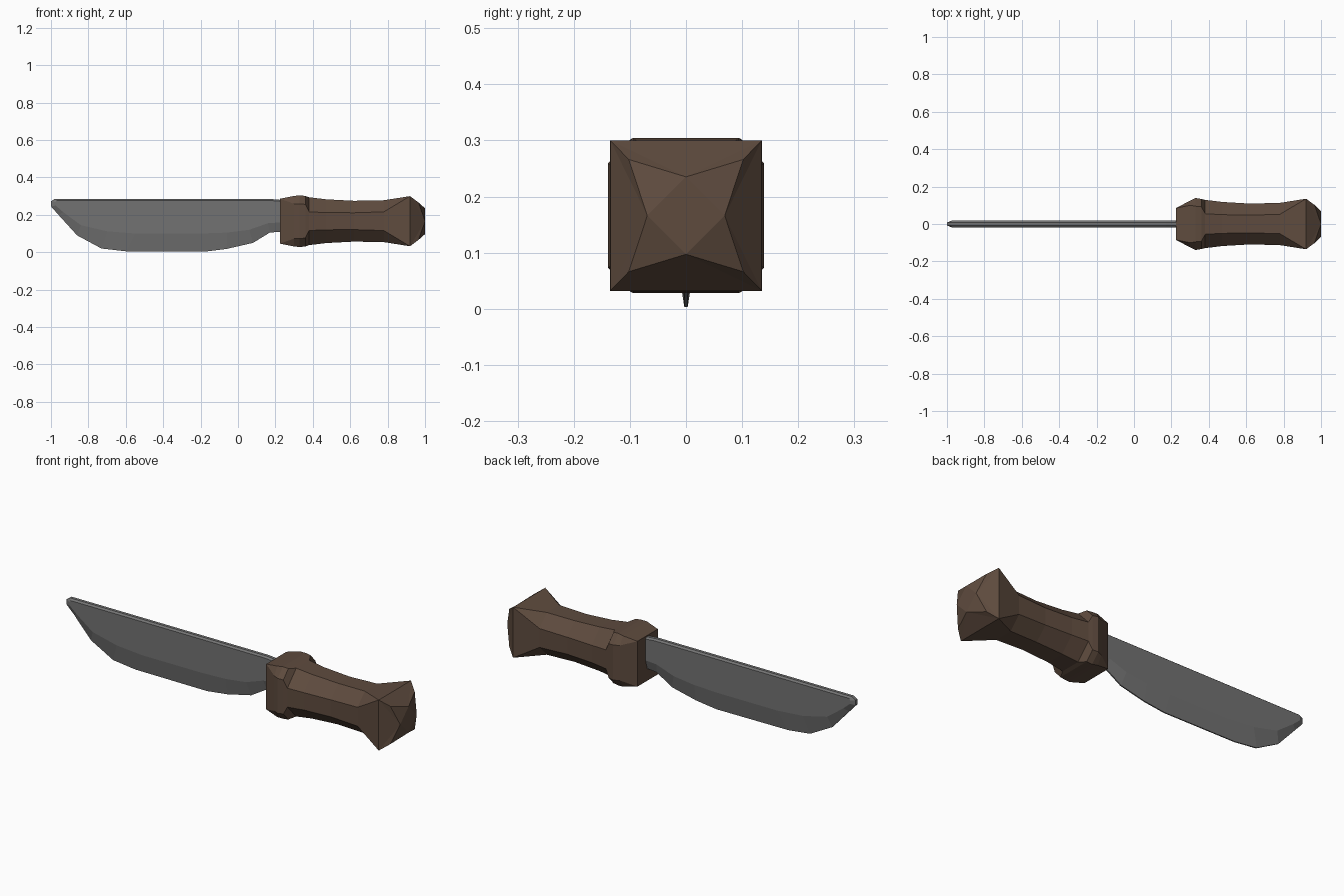
import bpy, bmesh

cube = bpy.data.objects.get("Cube")
if cube:
    bpy.data.objects.remove(cube, do_unlink=True)


def material(name, rgb):
    mat = bpy.data.materials.new(name)
    mat.use_nodes = True
    mat.diffuse_color = (*rgb, 1)
    mat.node_tree.nodes["Principled BSDF"].inputs["Base Color"].default_value = (*rgb, 1)
    return mat


def loft(name, rings, mat, cap_start=True, cap_end=True, extra=None):
    """Skin a list of equal-length point rings, then add optional end faces."""
    bm = bmesh.new()
    loops = [[bm.verts.new(p) for p in ring] for ring in rings]
    for a, b in zip(loops, loops[1:]):
        for i in range(len(a)):
            j = (i + 1) % len(a)
            bm.faces.new((a[i], a[j], b[j], b[i]))
    if cap_start:
        bm.faces.new(loops[0])
    if cap_end:
        bm.faces.new(loops[-1])
    if extra:
        extra(bm, loops[-1])
    bmesh.ops.remove_doubles(bm, verts=bm.verts, dist=0.0005)
    bmesh.ops.recalc_face_normals(bm, faces=bm.faces)
    mesh = bpy.data.meshes.new(name)
    bm.to_mesh(mesh)
    bm.free()
    mesh.materials.append(mat)
    obj = bpy.data.objects.new(name, mesh)
    bpy.context.collection.objects.link(obj)
    return obj


steel = material("dark_steel", (0.17, 0.17, 0.17))
wood = material("brown_wood", (0.112, 0.07, 0.048))

# Blade: each entry pairs an outline point with its bevel point (x, z, x, z)
outline = [
    (0.23, 0.28, 0.23, 0.272), (0.17, 0.285, 0.17, 0.277),
    (-0.98, 0.285, -0.97, 0.277), (-1.0, 0.272, -0.975, 0.268),
    (-1.0, 0.245, -0.975, 0.25), (-0.96, 0.2, -0.935, 0.215),
    (-0.86, 0.09, -0.84, 0.145), (-0.73, 0.02, -0.7, 0.112),
    (-0.6, 0.005, -0.55, 0.1), (-0.18, 0.003, -0.2, 0.1),
    (-0.06, 0.018, -0.06, 0.105), (0.08, 0.05, 0.06, 0.12),
    (0.17, 0.105, 0.16, 0.155), (0.23, 0.11, 0.23, 0.16),
]


def edge_half(z):
    return 0.008 if z > 0.24 else 0.003


inner = [(p[2], p[3]) for p in outline]
outer = [(p[0], p[1]) for p in outline]
loft("blade", [
    [(x, -0.018, z) for x, z in inner],
    [(x, -edge_half(z), z) for x, z in outer],
    [(x, edge_half(z), z) for x, z in outer],
    [(x, 0.018, z) for x, z in inner],
], steel)

# Handle: sections are (x, half width, half height, flat width, flat height)
MID = 0.166
sections = [
    (0.225, 0.085, 0.12, 0.085, 0.12),
    (0.30, 0.125, 0.135, 0.1, 0.093),
    (0.33, 0.139, 0.138, 0.095, 0.093),
    (0.36, 0.134, 0.135, 0.093, 0.09),
    (0.38, 0.129, 0.128, 0.055, 0.05),
    (0.47, 0.118, 0.117, 0.05, 0.046),
    (0.62, 0.109, 0.109, 0.047, 0.045),
    (0.78, 0.113, 0.112, 0.052, 0.05),
    (0.92, 0.135, 0.134, 0.135, 0.134),
]


def octagon(x, w, h, fw, fh):
    pts = [(fw, h), (w, fh), (w, -fh), (fw, -h),
           (-fw, -h), (-w, -fh), (-w, fh), (-fw, h)]
    return [(x, y, MID + z) for y, z in pts]


def pommel(bm, ring):
    """Faceted butt: four slopes that meet a small diamond."""
    corners = [ring[i] for i in (0, 2, 4, 6)]
    signs = [(1, 1), (1, -1), (-1, -1), (-1, 1)]
    knees = [bm.verts.new((0.965, 0.102 * s, MID + 0.1 * t)) for s, t in signs]
    tips = [bm.verts.new((1.0, 0.069 * s, MID + 0.069 * t))
            for s, t in ((1, 0), (0, -1), (-1, 0), (0, 1))]
    for i in range(4):
        j = (i + 1) % 4
        bm.faces.new((corners[i], corners[j], tips[i]))
        bm.faces.new((corners[i], tips[i], knees[i]))
        bm.faces.new((corners[j], knees[j], tips[i]))
        bm.faces.new((knees[i], tips[i], tips[i - 1]))
    bm.faces.new(tips)


loft("handle", [octagon(*s) for s in sections], wood, cap_end=False, extra=pommel)
